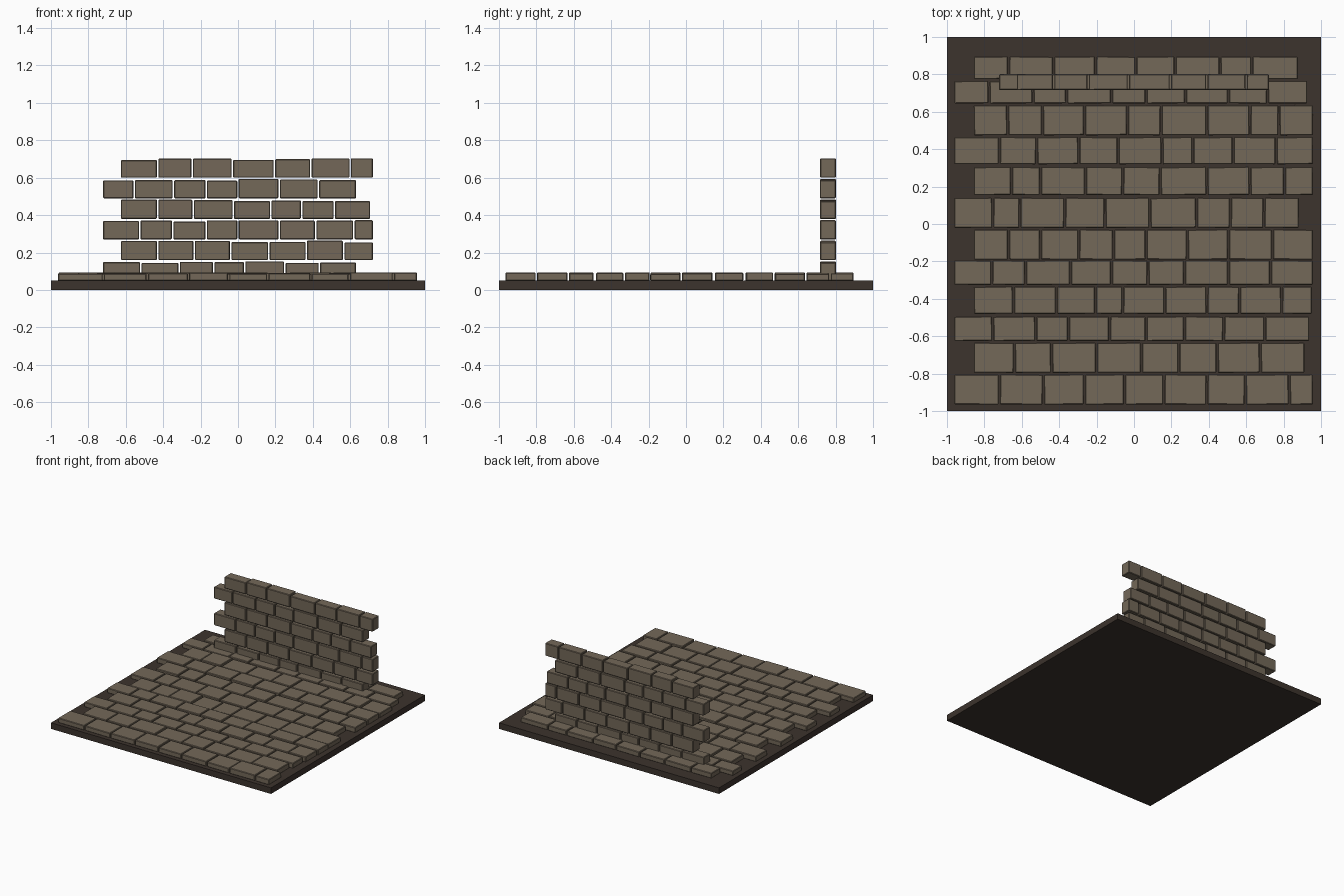
import bpy, bmesh, random
from mathutils import Matrix, Vector

random.seed(4)


def material(name, rgb):
    m = bpy.data.materials.new(name)
    m.diffuse_color = (*rgb, 1)
    return m


stone = material("stone_brown", (0.172, 0.138, 0.099))
earth = material("dark_earth", (0.045, 0.033, 0.026))


def add_block(bm, lo, hi, wobble=0.0):
    """One box between two corners, optionally turned a touch about z."""
    lo, hi = Vector(lo), Vector(hi)
    mat = (Matrix.Translation((lo + hi) / 2)
           @ Matrix.Rotation(random.uniform(-wobble, wobble), 4, 'Z')
           @ Matrix.Diagonal((*(hi - lo), 1)))
    bmesh.ops.create_cube(bm, size=1, matrix=mat)


def finish(bm, name, mat, bevel=0.0):
    if bevel:
        bmesh.ops.bevel(bm, geom=bm.edges[:], offset=bevel, segments=1,
                        affect='EDGES', profile=0.5)
    mesh = bpy.data.meshes.new(name)
    bm.to_mesh(mesh)
    bm.free()
    mesh.materials.append(mat)
    ob = bpy.data.objects.new(name, mesh)
    bpy.context.collection.objects.link(ob)


# Base slab
bm = bmesh.new()
add_block(bm, (-1, -1, 0), (1, 1, 0.05))
finish(bm, "base_slab", earth)

# Floor courses from front to back: front edge, back edge, joint positions in x
GAP = 0.008
floor_rows = [
    (-.965, -.805, (-.965, -.72, -.485, -.265, -.05, .16, .39, .595, .83, .96)),
    (-.795, -.635, (-.86, -.64, -.44, -.20, .04, .24, .445, .675, .915)),
    (-.625, -.495, (-.965, -.755, -.525, -.35, -.13, .065, .27, .48, .70, .94)),
    (-.48, -.335, (-.86, -.645, -.415, -.205, -.06, .165, .39, .565, .79, .955)),
    (-.325, -.195, (-.965, -.76, -.58, -.34, -.12, .075, .27, .505, .73, .96)),
    (-.19, -.03, (-.86, -.67, -.50, -.295, -.11, .065, .285, .505, .74, .96)),
    (-.02, .14, (-.965, -.755, -.61, -.37, -.155, .085, .335, .515, .695, .885)),
    (.155, .305, (-.86, -.655, -.50, -.26, -.06, .14, .39, .62, .805, .96)),
    (.32, .465, (-.965, -.72, -.52, -.295, -.085, .15, .315, .53, .76, .96)),
    (.475, .635, (-.86, -.675, -.49, -.265, -.035, .145, .39, .62, .775, .96)),
    (.645, .765, (-.965, -.775, -.54, -.36, -.12, .065, .275, .505, .715, .93)),
    (.775, .895, (-.86, -.67, -.43, -.205, .01, .22, .46, .63, .88)),
]
bm = bmesh.new()
for y0, y1, joints in floor_rows:
    for a, b in zip(joints, joints[1:]):
        top = 0.09 + random.uniform(-.004, .004)
        add_block(bm, (a + GAP / 2, y0, 0.048), (b - GAP / 2, y1, top), 0.012)
finish(bm, "floor_bricks", stone, 0.004)

# Wall courses from bottom to top: joint positions in x
wall_rows = [
    (-.725, -.52, -.315, -.13, .035, .25, .435, .635),
    (-.63, -.43, -.235, -.04, .165, .365, .565, .725),
    (-.725, -.525, -.35, -.17, 0, .22, .415, .62, .725),
    (-.63, -.43, -.24, -.025, .175, .34, .515, .71),
    (-.725, -.555, -.345, -.17, 0, .22, .43, .635),
    (-.63, -.43, -.245, -.03, .195, .39, .60, .725),
]
bm = bmesh.new()
for i, joints in enumerate(wall_rows):
    z = 0.05 + 0.11 * i
    for a, b in zip(joints, joints[1:]):
        height = 0.1 + random.uniform(-.006, .004)
        add_block(bm, (a + GAP / 2, 0.717, z), (b - GAP / 2, 0.801, z + height), 0.008)
finish(bm, "wall_bricks", stone, 0.004)
